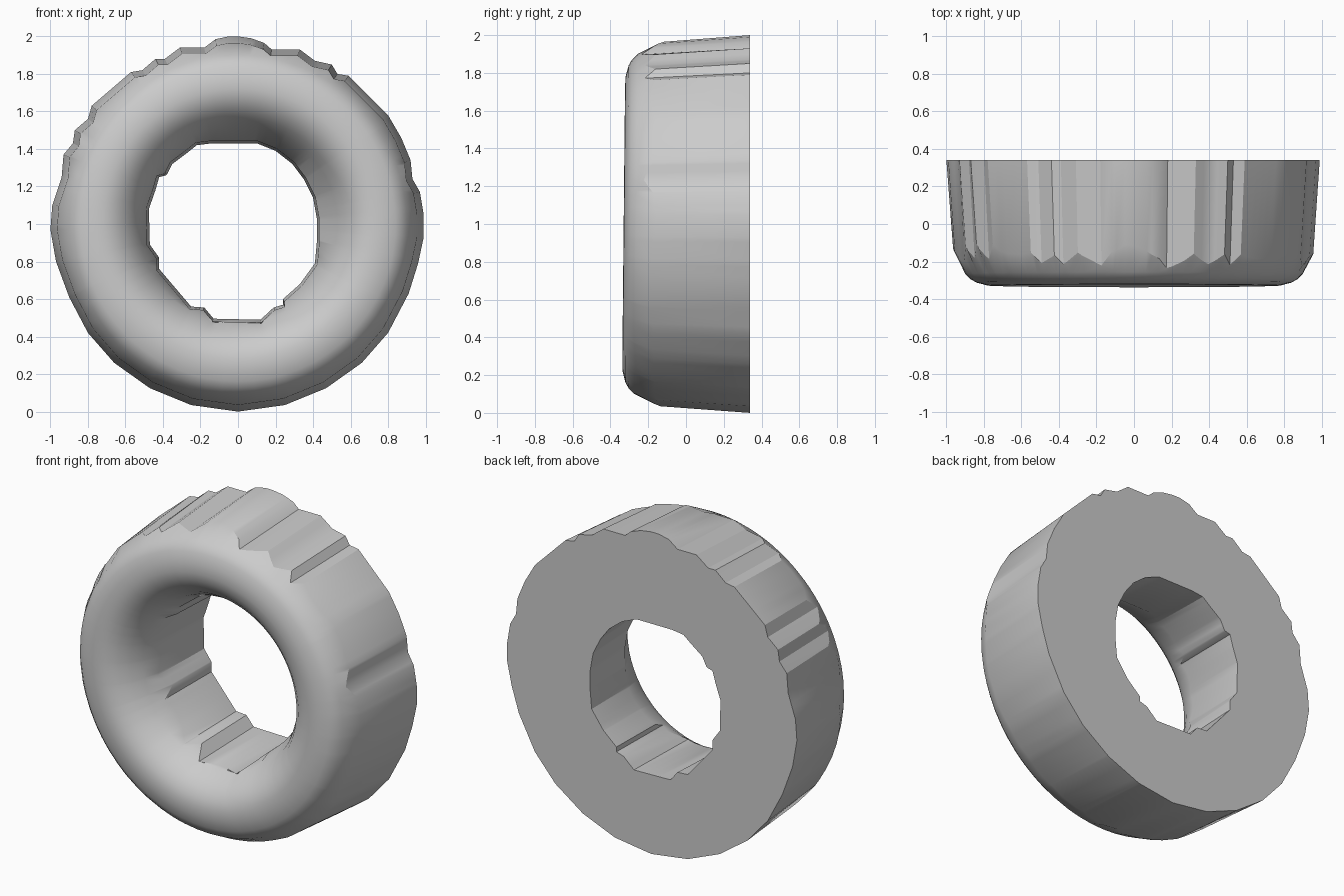
import bpy, bmesh, math
from mathutils import Vector

cube = bpy.data.objects.get("Cube")
if cube:
    bpy.data.objects.remove(cube, do_unlink=True)

# Worn tread outline and hole outline (x, z), clockwise from the top
OUTER = [(0, 2.0), (.07, 1.99), (.14, 1.965), (.18, 1.93), (.33, 1.93), (.41, 1.87),
         (.5, 1.85), (.53, 1.8), (.59, 1.79), (.72, 1.66), (.8, 1.58), (.87, 1.46),
         (.92, 1.34), (.93, 1.24), (.97, 1.17), (.99, 1.05), (.99, .93), (.96, .79),
         (.91, .63), (.8, .42), (.66, .26), (.47, .125), (.25, .035), (0, 0),
         (-.25, .035), (-.47, .125), (-.66, .26), (-.8, .42), (-.9, .61), (-.97, .8),
         (-1, .97), (-.99, 1.1), (-.94, 1.25), (-.93, 1.37), (-.88, 1.43), (-.87, 1.5),
         (-.8, 1.56), (-.78, 1.63), (-.57, 1.81), (-.51, 1.82), (-.44, 1.88),
         (-.39, 1.88), (-.31, 1.94), (-.18, 1.94), (-.12, 1.985), (-.05, 2.0)]
INNER = [(.1, 1.43), (.2, 1.39), (.29, 1.32), (.35, 1.24), (.4, 1.14), (.42, 1.03),
         (.42, .9), (.41, .79), (.33, .68), (.24, .6), (.24, .57), (.19, .555),
         (.12, .49), (-.13, .495), (-.18, .555), (-.25, .56), (-.42, .76), (-.42, .82),
         (-.47, .89), (-.475, 1.08), (-.44, 1.18), (-.42, 1.25), (-.38, 1.26),
         (-.35, 1.32), (-.27, 1.38), (-.22, 1.42), (-.14, 1.43)]
BACK = .34
# Rounded front as (radius, y), from the hole to the tread
FRONT = [(.47, -.02), (.50, -.10), (.53, -.175), (.57, -.24), (.62, -.29), (.67, -.318),
         (.72, -.33), (.78, -.328), (.84, -.312), (.87, -.295), (.90, -.265),
         (.93, -.22), (.96, -.15), (.98, -.05)]


def front_y(r):
    for (r0, y0), (r1, y1) in zip(FRONT, FRONT[1:]):
        if r <= r1:
            return y0 + (y1 - y0) * max(0, (r - r0) / (r1 - r0))
    return FRONT[-1][1]


def angle(p):
    return math.atan2(p[0], p[1] - 1) % math.tau


def radius(outline, a):
    """Distance from the ring's centre to the outline along angle a."""
    d = Vector((math.sin(a), math.cos(a)))
    for i, q in enumerate(outline):
        p0 = Vector((outline[i - 1][0], outline[i - 1][1] - 1))
        e = Vector((q[0], q[1] - 1)) - p0
        den = d.x * e.y - d.y * e.x
        if abs(den) < 1e-9:
            continue
        s = (p0.x * d.y - p0.y * d.x) / den
        t = (p0.x * e.y - p0.y * e.x) / den
        if -1e-5 <= s <= 1 + 1e-5 and t > 0:
            return t
    return 1.0


# Angles: every outline corner plus a regular filling
angles = []
for a in [angle(p) for p in OUTER + INNER] + [i * math.tau / 64 for i in range(64)]:
    gap = min([abs((a - b + math.pi) % math.tau - math.pi) for b in angles], default=1)
    if gap > .012:
        angles.append(a)
angles.sort()

# Loft one closed cross-section per angle into the ring
bm = bmesh.new()
sections = []
for a in angles:
    ro, ri = radius(OUTER, a), radius(INNER, a)
    rim_in, rim_out = ri * 1.03, ro * .965
    section = [(ri, BACK), (rim_in, front_y(rim_in))]
    section += [(max(r, rim_in + .004), y) for r, y in FRONT[2:11]]
    section += [(rim_out, front_y(rim_out)), (ro, BACK)]
    ring = []
    for r, y in section:
        z = 1 + r * math.cos(a)
        tilt = .01 * (z - 1) if y < BACK else 0
        ring.append(bm.verts.new((r * math.sin(a), y + tilt, z)))
    sections.append(ring)
for i, b in enumerate(sections):
    a = sections[i - 1]
    for j in range(len(a)):
        k = (j + 1) % len(a)
        bm.faces.new((a[j], a[k], b[k], b[j]))
bmesh.ops.recalc_face_normals(bm, faces=bm.faces)
mesh = bpy.data.meshes.new("tire_ring")
bm.to_mesh(mesh)
bm.free()

ring_obj = bpy.data.objects.new("tire_ring", mesh)
bpy.context.collection.objects.link(ring_obj)

# Plain grey material
grey = bpy.data.materials.new("light_grey")
grey.use_nodes = True
colour = (.6, .6, .6, 1)
grey.diffuse_color = colour
grey.node_tree.nodes["Principled BSDF"].inputs["Base Color"].default_value = colour
mesh.materials.append(grey)

bpy.ops.object.select_all(action='DESELECT')
ring_obj.select_set(True)
bpy.context.view_layer.objects.active = ring_obj
bpy.ops.object.shade_smooth_by_angle(angle=math.radians(28))
